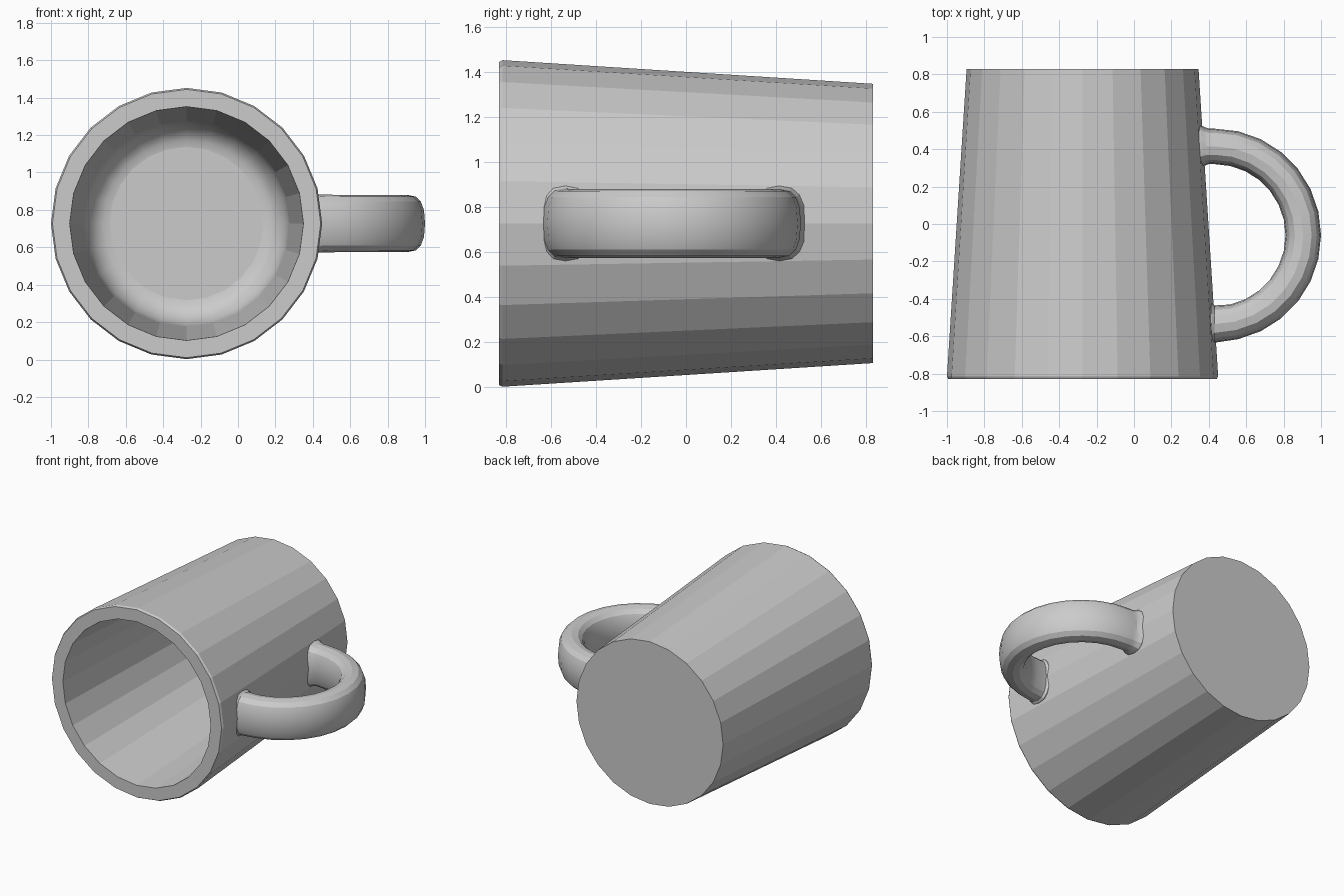
import bpy, bmesh, math
from mathutils import Vector

if "Cube" in bpy.data.objects:
    bpy.data.objects.remove(bpy.data.objects["Cube"])

CX, CZ = -0.275, 0.727          # mug axis runs along y
SIDES = 24

clay = bpy.data.materials.new("light_grey")
clay.diffuse_color = (0.6, 0.6, 0.6, 1)
clay.use_nodes = True
clay.node_tree.nodes["Principled BSDF"].inputs["Base Color"].default_value = clay.diffuse_color


def skin(name, rings, smooth_rings):
    """Bridge equal-sized closed rings of points and cap both ends."""
    bm = bmesh.new()
    loops = [[bm.verts.new(p) for p in ring] for ring in rings]
    n = len(loops[0])
    for i, (a, b) in enumerate(zip(loops, loops[1:])):
        for k in range(n):
            j = (k + 1) % n
            f = bm.faces.new((a[k], a[j], b[j], b[k]))
            f.smooth = i in smooth_rings
    bm.faces.new(loops[0])
    bm.faces.new(loops[-1])
    bmesh.ops.recalc_face_normals(bm, faces=bm.faces)
    me = bpy.data.meshes.new(name)
    bm.to_mesh(me)
    bm.free()
    me.materials.append(clay)
    ob = bpy.data.objects.new(name, me)
    bpy.context.collection.objects.link(ob)
    return ob


# Mug body: base, outer wall, rim, inner wall, rounded inner corner, floor
profile = [(0.62, 0.83), (0.725, -0.815), (0.717, -0.83), (0.625, -0.83),
           (0.55, 0.52)]
first_corner = len(profile) - 1
for i in range(1, 7):
    a = math.radians(15 * i)
    profile.append((0.41 + 0.14 * math.cos(a), 0.52 + 0.19 * math.sin(a)))


def circle(r, y):
    return [(CX + r * math.cos(t), y, CZ + r * math.sin(t))
            for t in (2 * math.pi * k / SIDES for k in range(SIDES))]


skin("mug_body", [circle(r, y) for r, y in profile],
     range(first_corner, len(profile)))

# Handle: half ring with short straight roots that flare into the wall
HX, HY, HR = 0.43, -0.06, 0.475
stations = [(0.29, HY + HR, 90, 1.25), (0.355, HY + HR, 90, 1.22),
            (0.375, HY + HR, 90, 1.1), (0.40, HY + HR, 90, 1.0)]
for i in range(15):
    d = 90 - 180 * i / 14
    a = math.radians(d)
    s = 1.05 if i == 14 else 1.0
    stations.append((HX + HR * math.cos(a), HY + HR * math.sin(a), d, s))
stations += [(0.415, HY - HR, -90, 1.22), (0.36, HY - HR, -90, 1.25)]


def section(x, y, deg, flare):
    """Rounded oval across the path, taller in z than it is thick."""
    out = Vector((math.cos(math.radians(deg)), math.sin(math.radians(deg)), 0))
    pts = []
    for k in range(16):
        t = 2 * math.pi * k / 16
        c, s = math.cos(t), math.sin(t)
        u = math.copysign(abs(c) ** 0.78, c) * 0.095 * flare
        v = math.copysign(abs(s) ** 0.78, s) * 0.153 * (1 + (flare - 1) * 0.4)
        pts.append(Vector((x, y, CZ + v)) + out * u)
    return pts


handle = skin("handle", [section(*s) for s in stations], range(len(stations)))
bpy.context.view_layer.objects.active = handle
handle.select_set(True)
bpy.ops.object.shade_smooth_by_angle(angle=math.radians(20))
